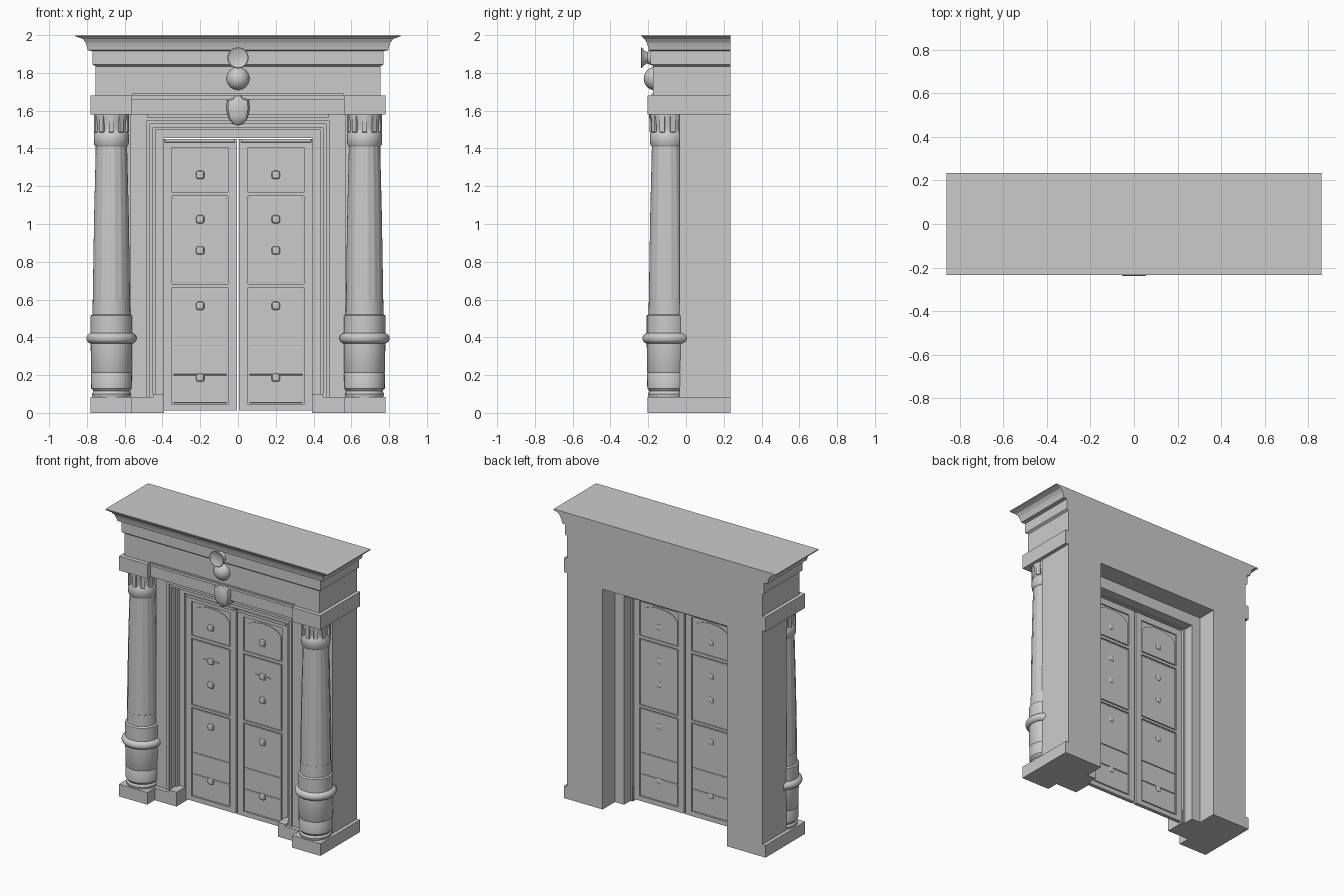
import bpy, bmesh, math
from mathutils import Matrix

if "Cube" in bpy.data.objects:
    bpy.data.objects.remove(bpy.data.objects["Cube"], do_unlink=True)

stone = bpy.data.materials.new("pale_grey_stone")
stone.use_nodes = True
GREY = (0.6, 0.6, 0.6, 1)
stone.diffuse_color = GREY
stone.node_tree.nodes["Principled BSDF"].inputs["Base Color"].default_value = GREY
BACK = 0.235


def finish(name, bm, smooth=False, bevel=0):
    bmesh.ops.recalc_face_normals(bm, faces=bm.faces)
    me = bpy.data.meshes.new(name)
    bm.to_mesh(me)
    bm.free()
    me.materials.append(stone)
    ob = bpy.data.objects.new(name, me)
    bpy.context.collection.objects.link(ob)
    if bevel:
        mod = ob.modifiers.new("soft_edge", "BEVEL")
        mod.width, mod.segments = bevel, 2
    if smooth:
        bpy.ops.object.select_all(action="DESELECT")
        ob.select_set(True)
        bpy.context.view_layer.objects.active = ob
        bpy.ops.object.shade_smooth_by_angle(angle=math.radians(35))
    return ob


def box(name, x0, x1, y0, y1, z0, z1, bevel=0):
    bm = bmesh.new()
    bmesh.ops.create_cube(bm, size=1)
    for v in bm.verts:
        v.co = (x1 if v.co.x > 0 else x0, y1 if v.co.y > 0 else y0, z1 if v.co.z > 0 else z0)
    return finish(name, bm, bevel=bevel)


def loft(name, rings, smooth=False):
    bm = bmesh.new()
    loops = [[bm.verts.new(p) for p in ring] for ring in rings]
    for a, b in zip(loops, loops[1:]):
        for i in range(len(a)):
            j = (i + 1) % len(a)
            bm.faces.new((a[i], a[j], b[j], b[i]))
    bm.faces.new(loops[0])
    bm.faces.new(loops[-1])
    return finish(name, bm, smooth)


def slab(name, outline, y0, y1):
    """Extrude an x-z outline through y."""
    return loft(name, [[(x, y, z) for x, z in outline] for y in (y0, y1)])


def portal(name, outer, inner, top, inner_top, y0, y1):
    """Upright wall or frame with a doorway cut through it."""
    return slab(name, [(-outer, 0), (-outer, top), (outer, top), (outer, 0),
                       (inner, 0), (inner, inner_top), (-inner, inner_top), (-inner, 0)], y0, y1)


def turned(name, profile, cx, cy, sides=40, flute=0):
    """Turned upright part; flute sets the depth of the grooves."""
    rings = []
    for r, z in profile:
        ring = []
        for i in range(sides):
            a = math.tau * i / sides
            rr = r - (flute if i % 4 == 0 else 0)
            ring.append((cx + rr * math.cos(a), cy + rr * math.sin(a), z))
        rings.append(ring)
    return loft(name, rings, True)


# Stepped wall around the doorway
portal("wall_back", 0.755, 0.48, 1.70, 1.54, 0.10, BACK)
portal("wall_middle", 0.755, 0.41, 1.70, 1.46, -0.02, 0.10)
portal("door_frame", 0.50, 0.395, 1.60, 1.455, -0.025, 0.03)
portal("wall_core", 0.755, 0.45, 1.70, 1.51, -0.035, -0.02)
portal("inner_surround", 0.57, 0.45, 1.60, 1.51, -0.09, -0.035)
portal("surround_moulding", 0.485, 0.465, 1.548, 1.53, -0.10, -0.085)
portal("inner_bead", 0.45, 0.437, 1.51, 1.497, -0.05, -0.02)

# Lintel, frieze and cornice, each layer lofted from rectangles
box("lintel", -0.57, 0.57, -0.165, 0.0, 1.58, 1.69)
box("lintel_top_fillet", -0.56, 0.56, -0.183, -0.16, 1.68, 1.69)
box("lintel_underside_step", -0.48, 0.48, -0.12, -0.08, 1.56, 1.585)
layers = [(0.755, -0.175, 1.66), (0.755, -0.175, 1.835), (0.77, -0.188, 1.845),
          (0.77, -0.188, 1.915), (0.795, -0.198, 1.92), (0.80, -0.202, 1.94),
          (0.807, -0.208, 1.96), (0.822, -0.22, 1.98), (0.835, -0.226, 1.985),
          (0.86, -0.235, 1.993), (0.86, -0.235, 2.0)]
loft("entablature", [[(-x, y, z), (x, y, z), (x, BACK, z), (-x, BACK, z)] for x, y, z in layers])

column = [(0.1, 0.085), (0.103, 0.10), (0.095, 0.115), (0.107, 0.13), (0.108, 0.21),
          (0.106, 0.214), (0.108, 0.218), (0.11, 0.36), (0.11, 0.515), (0.10, 0.522), (0.099, 0.60)]
shaft = [(0.098, 0.595), (0.097, 0.75), (0.092, 1.05), (0.087, 1.25), (0.083, 1.42)]
capital = [(0.084, 1.41), (0.091, 1.42), (0.093, 1.45), (0.091, 1.48), (0.083, 1.49),
           (0.082, 1.50), (0.086, 1.54), (0.092, 1.575), (0.092, 1.585)]
for side, s in (("left", 1), ("right", -1)):
    def sbox(name, a, b, *rest, **kw):
        return box(side + "_" + name, min(a * s, b * s), max(a * s, b * s), *rest, **kw)

    # Base and entablature corner blocks
    sbox("base_block", 0.56, 0.78, -0.203, BACK, 0, 0.085)
    sbox("base_inner", 0.48, 0.56, -0.12, BACK, 0, 0.085)
    sbox("base_step", 0.44, 0.50, -0.12, 0.10, 0, 0.085)
    sbox("jamb_plinth", 0.392, 0.45, -0.12, 0.02, 0, 0.10)
    sbox("corner_block", 0.56, 0.78, -0.203, BACK, 1.58, 1.68)

    # Column with ring and leafy capital
    cx, cy = 0.67 * s, -0.098
    turned(side + "_column_base", column, cx, cy)
    turned(side + "_column_shaft", shaft, cx, cy, 64, 0.003)
    turned(side + "_capital", capital, cx, cy)
    ring = [(0.105 + 0.028 * math.cos(t), 0.395 + 0.028 * math.sin(t))
            for t in (math.pi * (k / 10 - 0.5) for k in range(11))]
    turned(side + "_column_ring", ring, cx, cy)
    for k in range(10):
        a = math.tau * k / 10
        leaf = box(side + "_capital_leaf", -0.014, 0.014, -0.095, -0.08, -0.045, 0.045, 0.004)
        leaf.matrix_world = Matrix.Translation((cx, cy, 1.53)) @ Matrix.Rotation(a, 4, "Z")

    # Door leaf: thin sheet, raised stiles and rails, raised panels
    sbox("door_sheet", 0.006, 0.40, -0.004, 0.004, 0.012, 1.45)
    for a, b in ((0.006, 0.052), (0.35, 0.40)):
        sbox("door_stile", a, b, -0.013, 0.013, 0.012, 1.45)
    for a, b in ((0.012, 0.045), (0.665, 0.682), (1.148, 1.168), (1.405, 1.45)):
        sbox("door_rail", 0.05, 0.352, -0.0129, 0.0129, a, b)
    for a, b in ((0.053, 0.20), (0.204, 0.35), (0.354, 0.657), (0.69, 1.14)):
        sbox("door_panel", 0.06, 0.342, -0.0105, 0.0105, a, b, bevel=0.003)
    arch = [(0.06 * s, 1.176), (0.342 * s, 1.176)]
    for k in range(13):
        t = 1 - k / 6
        arch.append(((0.201 + 0.141 * t) * s, 1.322 + 0.072 * math.sqrt(1 - 0.95 * t * t)))
    slab(side + "_arched_panel", arch, -0.0105, 0.0105)
    sbox("door_top_bar", 0.015, 0.388, -0.028, 0.0, 1.432, 1.45, bevel=0.004)
    for z in (1.26, 1.025, 0.86, 0.567, 0.187):
        sbox("door_stud", 0.178, 0.222, -0.028, 0.016, z - 0.022, z + 0.022, bevel=0.012)
    sbox("handle_bar", 0.14, 0.26, -0.016, -0.008, 1.022, 1.03)

# Central ornament: ball, flared rosette and pointed shield
bm = bmesh.new()
bmesh.ops.create_uvsphere(bm, u_segments=32, v_segments=16, radius=0.062,
                          matrix=Matrix.Translation((0, -0.162, 1.77)))
finish("ornament_ball", bm, True)
rosette = [(0.045, -0.17), (0.03, -0.205), (0.038, -0.22), (0.056, -0.235),
           (0.052, -0.238), (0.02, -0.226)]
loft("ornament_rosette", [[(r * math.cos(math.tau * i / 28), y, 1.88 + r * math.sin(math.tau * i / 28))
                           for i in range(28)] for r, y in rosette], True)
half = [(0.012, 1.69), (0.03, 1.668), (0.058, 1.66), (0.062, 1.61), (0.052, 1.56), (0.028, 1.53)]
shield = half + [(0, 1.52)] + [(-x, z) for x, z in reversed(half)]
loft("ornament_shield", [[(x * f, y, 1.61 + (z - 1.61) * f) for x, z in shield]
                         for f, y in ((1, -0.08), (1, -0.17), (0.85, -0.187), (0.5, -0.197))], True)
